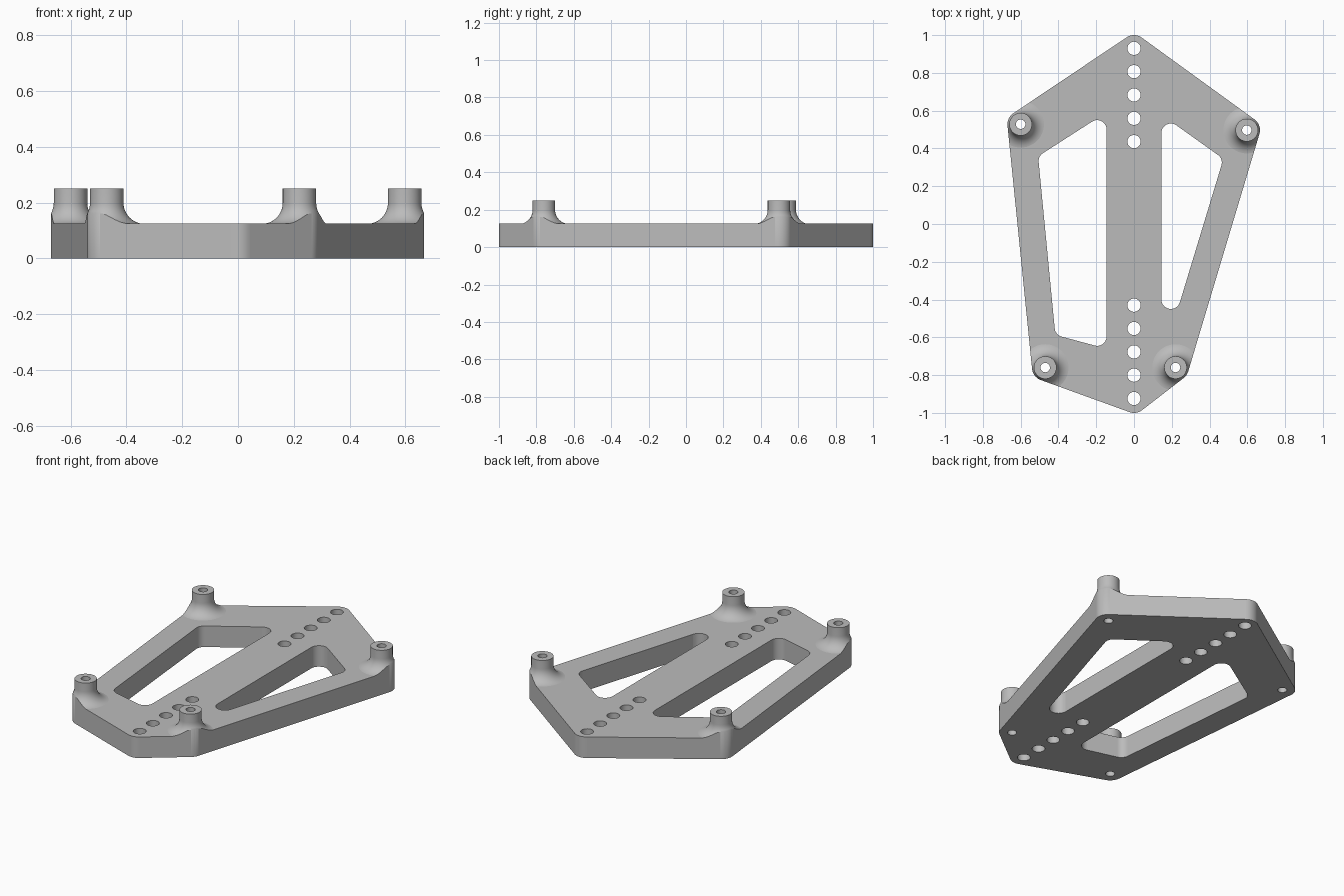
import bpy, bmesh, math
from mathutils import Matrix, Vector

cube = bpy.data.objects.get("Cube")
if cube:
    bpy.data.objects.remove(cube, do_unlink=True)

THICK, TOP = 0.125, 0.25        # plate thickness, standoff height
CORNER_R, POCKET_R = 0.07, 0.05
POST_R, FILLET = 0.06, 0.075

grey = bpy.data.materials.new("plain_grey")
grey.use_nodes = True
colour = (0.5, 0.5, 0.5, 1)
grey.diffuse_color = colour
grey.node_tree.nodes["Principled BSDF"].inputs["Base Color"].default_value = colour


def rounded(centres, r, steps=10):
    """Counter-clockwise convex outline with an arc around each centre."""
    pts, n = [], len(centres)
    for i in range(n):
        p, c, q = (Vector(centres[(i + k) % n]) for k in (-1, 0, 1))
        a = math.atan2(-(c - p).x, (c - p).y)
        b = math.atan2(-(q - c).x, (q - c).y)
        if b < a:
            b += math.tau
        for s in range(steps + 1):
            t = a + (b - a) * s / steps
            pts.append((c.x + r * math.cos(t), c.y + r * math.sin(t)))
    return pts


def circle(centre, r, n=32):
    return [(centre[0] + r * math.cos(math.tau * i / n),
             centre[1] + r * math.sin(math.tau * i / n)) for i in range(n)]


def add_prism(bm, outline, z0, z1):
    low = [bm.verts.new((x, y, z0)) for x, y in outline]
    high = [bm.verts.new((x, y, z1)) for x, y in outline]
    bm.faces.new(low[::-1])
    bm.faces.new(high)
    for i in range(len(low)):
        j = (i + 1) % len(low)
        bm.faces.new((low[i], low[j], high[j], high[i]))


def make_object(name, bm):
    bmesh.ops.recalc_face_normals(bm, faces=bm.faces)
    mesh = bpy.data.meshes.new(name)
    bm.to_mesh(mesh)
    bm.free()
    mesh.materials.append(grey)
    obj = bpy.data.objects.new(name, mesh)
    bpy.context.collection.objects.link(obj)
    return obj


def combine(target, tool, operation):
    tool.hide_render = True
    mod = target.modifiers.new(operation, "BOOLEAN")
    mod.operation, mod.solver, mod.object = operation, "EXACT", tool
    bpy.context.view_layer.objects.active = target
    bpy.ops.object.modifier_apply(modifier=mod.name)
    bpy.data.objects.remove(tool, do_unlink=True)


def standoff(centre):
    """Turned post with a concave fillet at its foot."""
    base = THICK - 0.001
    foot = POST_R + FILLET
    profile = [(0, TOP), (POST_R, TOP)]
    for i in range(13):
        t = math.pi / 2 * i / 12
        profile.append((foot - FILLET * math.cos(t), base + FILLET * (1 - math.sin(t))))
    profile += [(foot, base - 0.04), (0, base - 0.04)]
    bm = bmesh.new()
    verts = [bm.verts.new((x, 0, z)) for x, z in profile]
    edges = [bm.edges.new(pair) for pair in zip(verts, verts[1:])]
    bmesh.ops.spin(bm, geom=verts + edges, axis=(0, 0, 1), cent=(0, 0, 0),
                   angle=math.tau, steps=48)
    bmesh.ops.remove_doubles(bm, verts=bm.verts, dist=1e-5)
    bm.transform(Matrix.Translation((*centre, 0)))
    return make_object("standoff", bm)


# Corner layout
posts = [(-0.47, -0.76), (0.22, -0.76), (0.597, 0.497), (-0.6, 0.528)]
corners = [posts[0], (0, -0.93), posts[1], posts[2], (0, 0.93), posts[3]]

# Slab with four filleted standoffs
bm = bmesh.new()
add_prism(bm, [(-1.2, -1.2), (1.2, -1.2), (1.2, 1.2), (-1.2, 1.2)], 0, THICK)
plate = make_object("bracket_plate", bm)
for p in posts:
    combine(plate, standoff(p), "UNION")

# Trim slab and fillets to the rounded outline
bm = bmesh.new()
add_prism(bm, rounded(corners, CORNER_R), -0.1, 0.4)
combine(plate, make_object("outline_cutter", bm), "INTERSECT")

# Pockets, centre row of holes and screw holes
left_pocket = [(-0.195, -0.595), (-0.195, 0.5), (-0.455, 0.333), (-0.37, -0.548)]
right_pocket = [(0.195, -0.4), (0.415, 0.325), (0.195, 0.482)]
bm = bmesh.new()
for pocket in (left_pocket, right_pocket):
    add_prism(bm, rounded(pocket, POCKET_R), -0.1, 0.4)
for i in range(5):
    for side in (-1, 1):
        y = side * (0.433 + 0.1235 * i) + 0.003
        add_prism(bm, circle((0, y), 0.035), -0.1, 0.4)
for p in posts:
    add_prism(bm, circle(p, 0.025), -0.1, 0.4)
combine(plate, make_object("hole_cutter", bm), "DIFFERENCE")

# Smooth the curved faces, keep the planar ones flat
plate.data.materials.clear()
plate.data.materials.append(grey)
bpy.ops.object.select_all(action="DESELECT")
plate.select_set(True)
bpy.context.view_layer.objects.active = plate
bpy.ops.object.shade_smooth_by_angle(angle=math.radians(35))
for face in plate.data.polygons:
    face.material_index = 0
    if abs(face.normal.z) > 0.999 or face.area > 0.015:
        face.use_smooth = False
